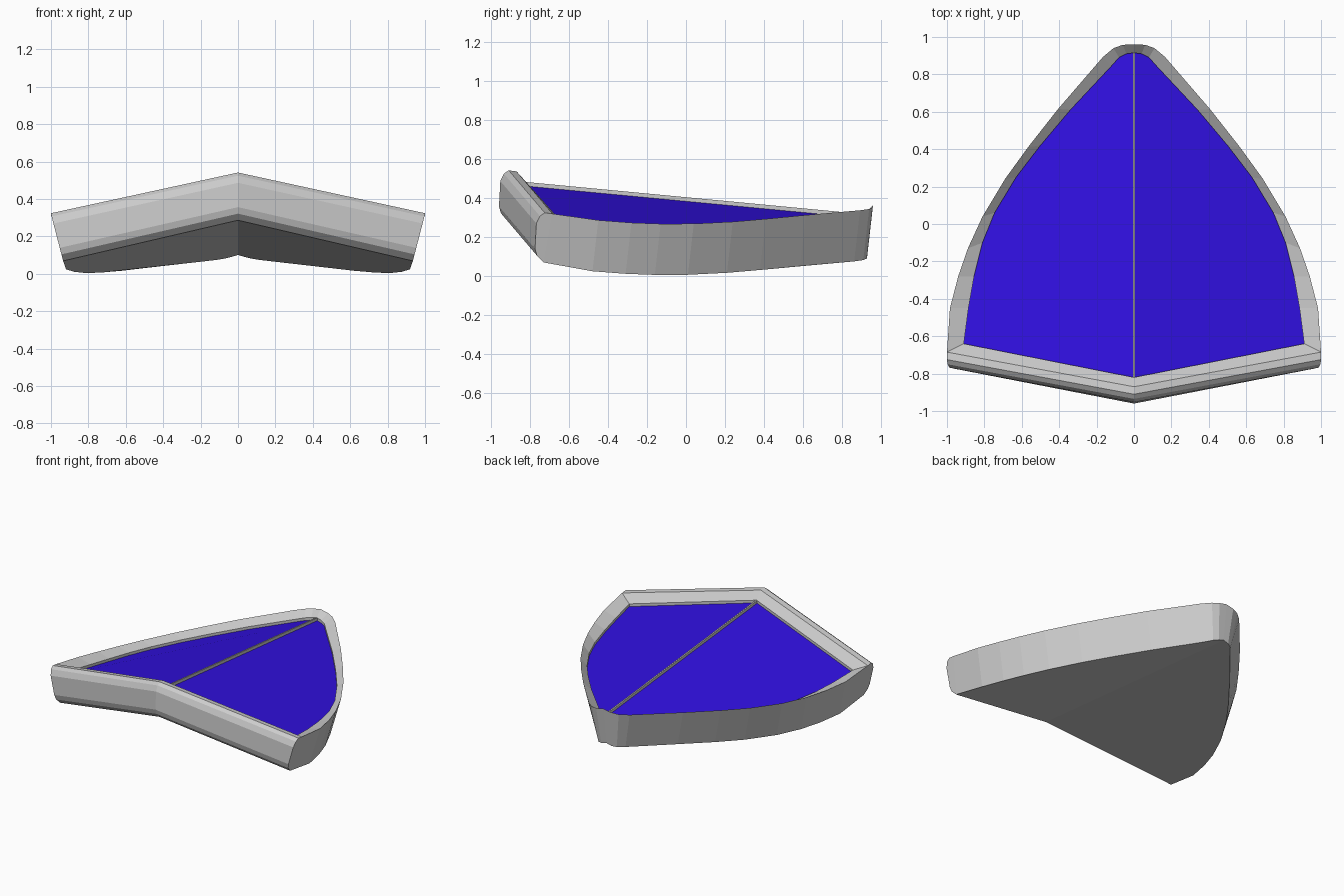
import bpy, bmesh

if "Cube" in bpy.data.objects:
    bpy.data.objects.remove(bpy.data.objects["Cube"])

# Plan outline of the right half, from front corner to rear tip
OUTER = [(1, -.685), (.984, -.45), (.94, -.28), (.888, -.13), (.81, .04), (.69, .24),
         (.567, .41), (.406, .615), (.166, .893), (.11, .94), (.06, .958), (0, .96)]
INNER = [(.91, -.64), (.885, -.45), (.855, -.28), (.81, -.10), (.745, .06), (.63, .25),
         (.50, .42), (.34, .61), (.12, .845), (.08, .89), (.04, .91), (0, .915)]
# Front bar section (dy, dz) measured from its crest
BAR = [(0, 0), (-.04, .005), (-.065, -.012), (-.083, -.05),
       (-.09, -.18), (-.08, -.215), (-.045, -.25)]


def surface(x, y, h=0):
    """Folded, gently sagging top surface, raised by h."""
    sag = .03 * x * max(0, 1 - (y / .75) ** 2)
    return (x, y, .404 - .195 * x - .095 * y - sag + h)


def new_object(name, bm, material=None):
    bmesh.ops.recalc_face_normals(bm, faces=bm.faces)
    mesh = bpy.data.meshes.new(name)
    bm.to_mesh(mesh)
    bm.free()
    ob = bpy.data.objects.new(name, mesh)
    bpy.context.collection.objects.link(ob)
    if material:
        mesh.materials.append(material)
    mirror = ob.modifiers.new("Mirror", 'MIRROR')
    mirror.use_clip = True
    return ob


def strip(bm, a, b):
    for i in range(len(a) - 1):
        bm.faces.new((a[i], a[i + 1], b[i + 1], b[i]))


# Tray body: front bar, side wall, sloping rim and underside
bm = bmesh.new()
crest = [bm.verts.new(surface(x, y, .05)) for x, y in [(0, -.87)] + OUTER]


def bar_section(v):
    x, y, z = v.co
    return [v] + [bm.verts.new((x * (1 + .26 * min(dz, 0)), y + dy, z + dz))
                  for dy, dz in BAR[1:]]


mid, end = bar_section(crest[0]), bar_section(crest[1])
strip(bm, mid, end)

bottom = [end[-1]]
for v in crest[2:]:
    x, y, z = v.co
    bottom.append(bm.verts.new((x - .065 * min(1, x / .2), y - .03, z - .262)))
strip(bm, crest[1:], bottom)
bm.faces.new(end)                       # end cap of the bar
bm.faces.new([mid[-1]] + bottom)        # underside

plan = [(0, -.82)] + INNER
lip = [bm.verts.new(surface(x, y)) for x, y in plan]
floor = [bm.verts.new(surface(x, y, -.022)) for x, y in plan]
strip(bm, crest, lip)
strip(bm, lip, floor)
new_object("tray_body", bm)

# Blue inset panels
blue = bpy.data.materials.new("blue")
blue.diffuse_color = (.03, .005, .75, 1)
blue.use_nodes = True
blue.node_tree.nodes["Principled BSDF"].inputs["Base Color"].default_value = blue.diffuse_color
bm = bmesh.new()
bm.faces.new([bm.verts.new(surface(x, y, -.02)) for x, y in plan])
new_object("inset_panel", bm, blue)

# Thin dividing rib along the fold
bm = bmesh.new()
top, foot = [], []
for y in (-.82, .915):
    z = surface(0, y)[2]
    top.append([bm.verts.new((x, y, z)) for x in (0, .005)])
    foot.append(bm.verts.new((.005, y, z - .025)))
bm.faces.new((top[0][0], top[0][1], top[1][1], top[1][0]))
bm.faces.new((top[0][1], foot[0], foot[1], top[1][1]))
new_object("centre_rib", bm)
